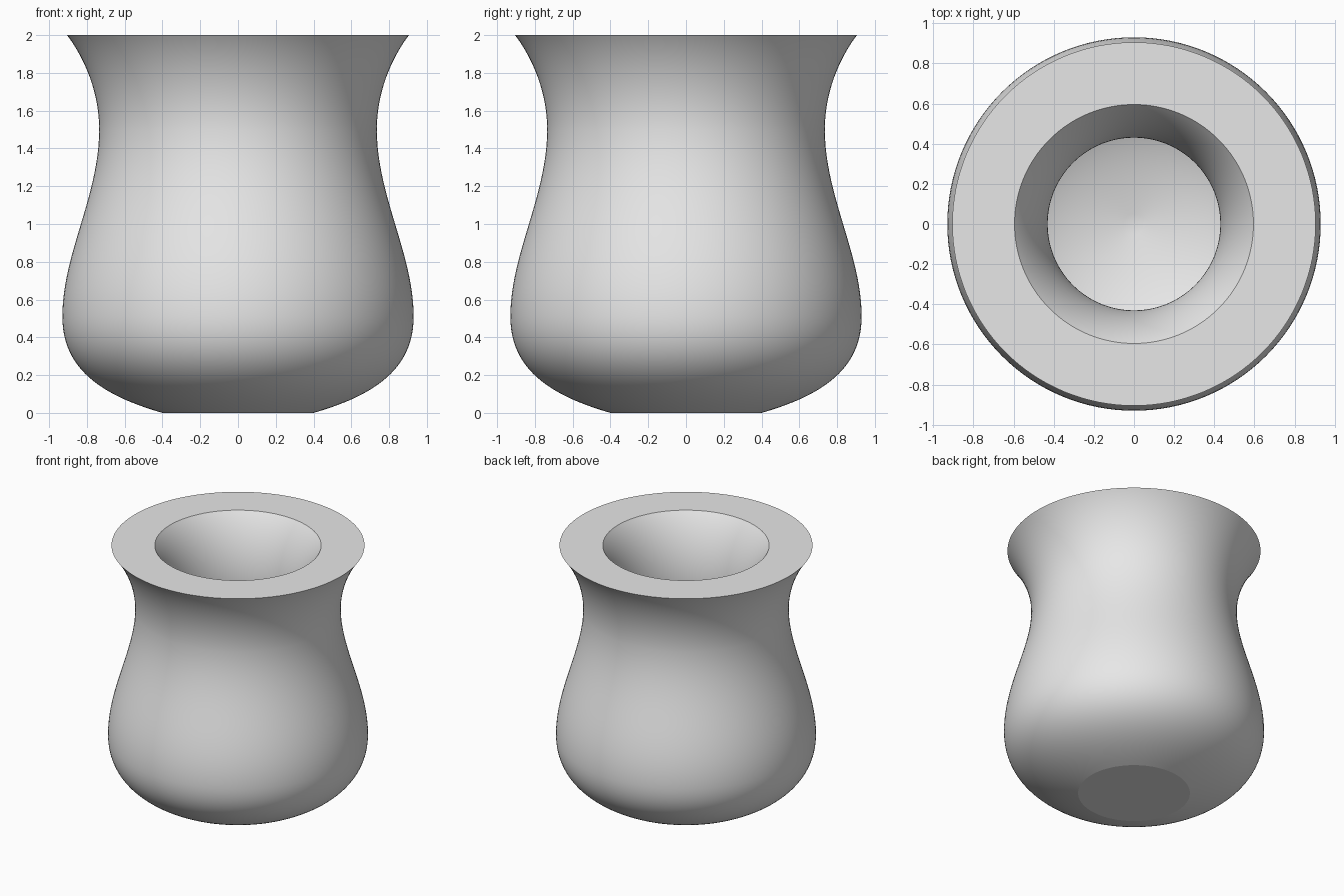
import bpy
import bmesh
import math
from mathutils import Vector
from mathutils.geometry import interpolate_bezier

cube = bpy.data.objects.get("Cube")
if cube:
    bpy.data.objects.remove(cube, do_unlink=True)

STEPS = 24
SIDES = 128


def curve(*points):
    """Sample one bezier span given as (radius, height) control points."""
    return interpolate_bezier(*[Vector((r, 0, z)) for r, z in points], STEPS)


# Closed wall section, from the base centre up the outside and down the inside
spans = [
    # outside: belly, waist, flared lip
    curve((.40, 0), (.75, .10), (.93, .25), (.93, .51)),
    curve((.93, .51), (.93, .84), (.735, 1.15), (.735, 1.5)),
    curve((.735, 1.5), (.735, 1.68), (.80, 1.86), (.905, 2)),
    # inside: throat, hollow, bowl floor
    curve((.595, 2), (.50, 1.88), (.43, 1.70), (.43, 1.5)),
    curve((.43, 1.5), (.43, 1.15), (.63, .90), (.63, .58)),
    curve((.63, .58), (.63, .42), (.40, .30), (0, .25)),
]
profile = [Vector((0, 0, 0))] + [p for span in spans for p in span]

# Revolve the section around the vertical axis
bm = bmesh.new()
verts = [bm.verts.new(p) for p in profile]
edges = [bm.edges.new(pair) for pair in zip(verts, verts[1:])]
bmesh.ops.spin(bm, geom=verts + edges, cent=(0, 0, 0), axis=(0, 0, 1),
               angle=math.tau, steps=SIDES, use_duplicate=False)
bmesh.ops.remove_doubles(bm, verts=bm.verts, dist=.0005)
bmesh.ops.recalc_face_normals(bm, faces=bm.faces)

mesh = bpy.data.meshes.new("vase")
bm.to_mesh(mesh)
bm.free()
vase = bpy.data.objects.new("vase", mesh)
bpy.context.collection.objects.link(vase)

# Plain grey clay
clay = bpy.data.materials.new("light grey clay")
clay.use_nodes = True
grey = (.8, .8, .8, 1)
clay.diffuse_color = grey
clay.node_tree.nodes["Principled BSDF"].inputs["Base Color"].default_value = grey
mesh.materials.append(clay)

# Smooth walls with crisp lip and base edges
bpy.ops.object.select_all(action='DESELECT')
vase.select_set(True)
bpy.context.view_layer.objects.active = vase
bpy.ops.object.shade_smooth_by_angle(angle=math.radians(12))
